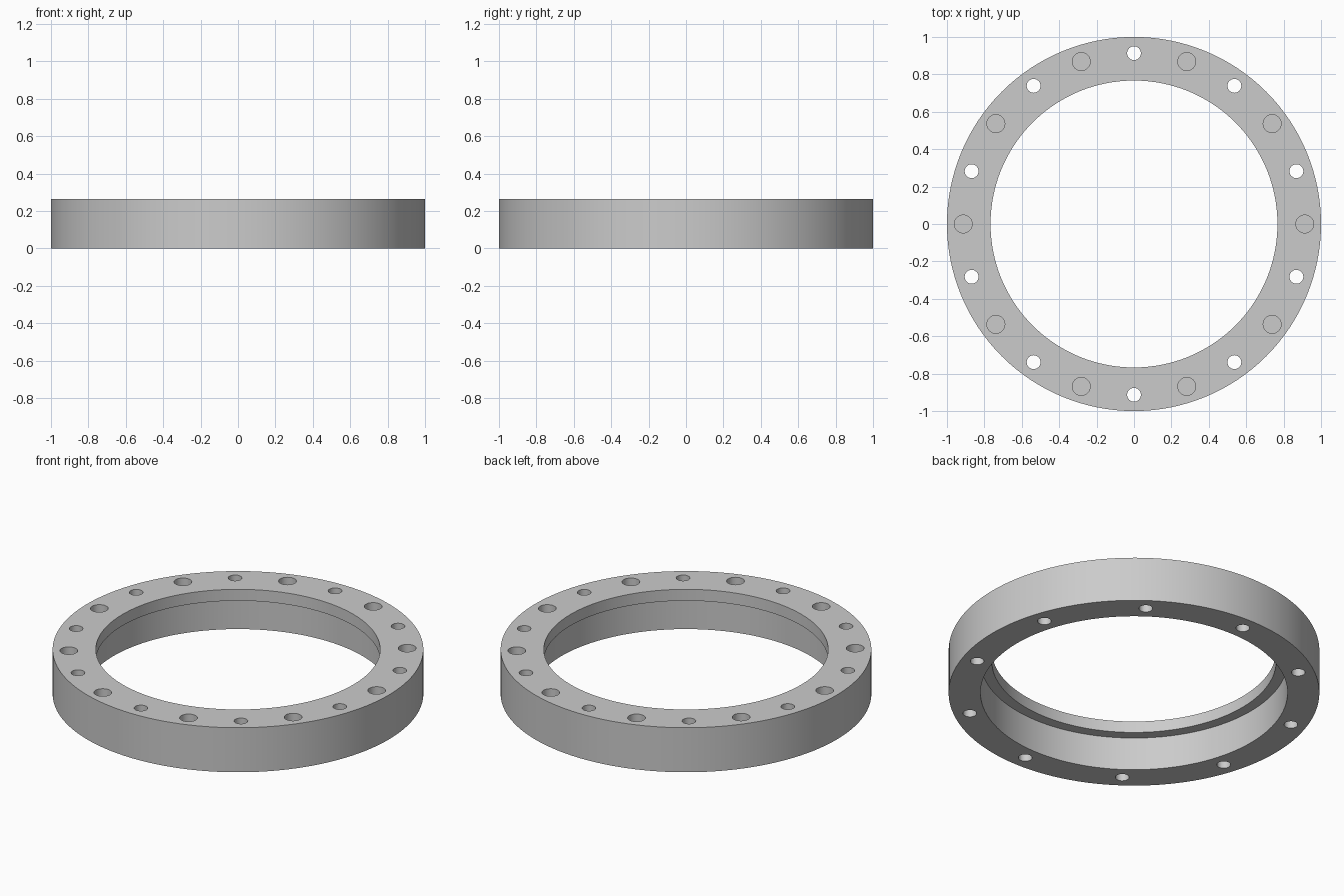
import bpy
import bmesh
from math import cos, sin, radians, tau
from mathutils import Matrix, Vector

old = bpy.data.objects.get("Cube")
if old:
    bpy.data.objects.remove(old, do_unlink=True)

HEIGHT = 0.265
STEP_Z = 0.197
BOLT_RADIUS = 0.913

grey = bpy.data.materials.new("light_grey")
grey.use_nodes = True
grey.diffuse_color = (0.6, 0.6, 0.6, 1)
grey.node_tree.nodes["Principled BSDF"].inputs["Base Color"].default_value = (0.6, 0.6, 0.6, 1)


def make_object(name, bm):
    bmesh.ops.recalc_face_normals(bm, faces=bm.faces)
    mesh = bpy.data.meshes.new(name)
    bm.to_mesh(mesh)
    bm.free()
    mesh.materials.append(grey)
    obj = bpy.data.objects.new(name, mesh)
    bpy.context.collection.objects.link(obj)
    return obj


def add_holes(bm, start, radius, bottom):
    """Ten evenly spaced vertical drills around the bolt circle."""
    top = HEIGHT + 0.05
    for i in range(10):
        a = radians(start + 36 * i)
        centre = Vector((BOLT_RADIUS * cos(a), BOLT_RADIUS * sin(a), (top + bottom) / 2))
        bmesh.ops.create_cone(bm, cap_ends=True, segments=32, radius1=radius, radius2=radius,
                              depth=top - bottom, matrix=Matrix.Translation(centre))


# Ring body: stepped section revolved about z, with a lip at the top of the bore
section = [(1, 0), (1, HEIGHT), (0.767, HEIGHT), (0.767, STEP_Z), (0.828, STEP_Z), (0.828, 0)]
bm = bmesh.new()
verts = [bm.verts.new((r, 0, z)) for r, z in section]
edges = [bm.edges.new((v, verts[i - 1])) for i, v in enumerate(verts)]
bmesh.ops.spin(bm, geom=verts + edges, cent=(0, 0, 0), axis=(0, 0, 1), angle=tau, steps=128)
bmesh.ops.remove_doubles(bm, verts=bm.verts, dist=0.0001)
ring = make_object("flange_ring", bm)

# Narrow through holes alternate with wider blind holes
bm = bmesh.new()
add_holes(bm, 18, 0.037, -0.05)
add_holes(bm, 0, 0.048, 0.07)
cutter = make_object("hole_cutter", bm)

drill = ring.modifiers.new("drill_holes", 'BOOLEAN')
drill.operation = 'DIFFERENCE'
drill.solver = 'EXACT'
drill.object = cutter

bpy.ops.object.select_all(action='DESELECT')
ring.select_set(True)
bpy.context.view_layer.objects.active = ring
bpy.ops.object.modifier_apply(modifier=drill.name)
bpy.data.objects.remove(cutter, do_unlink=True)
bpy.ops.object.shade_smooth_by_angle(angle=radians(30))
